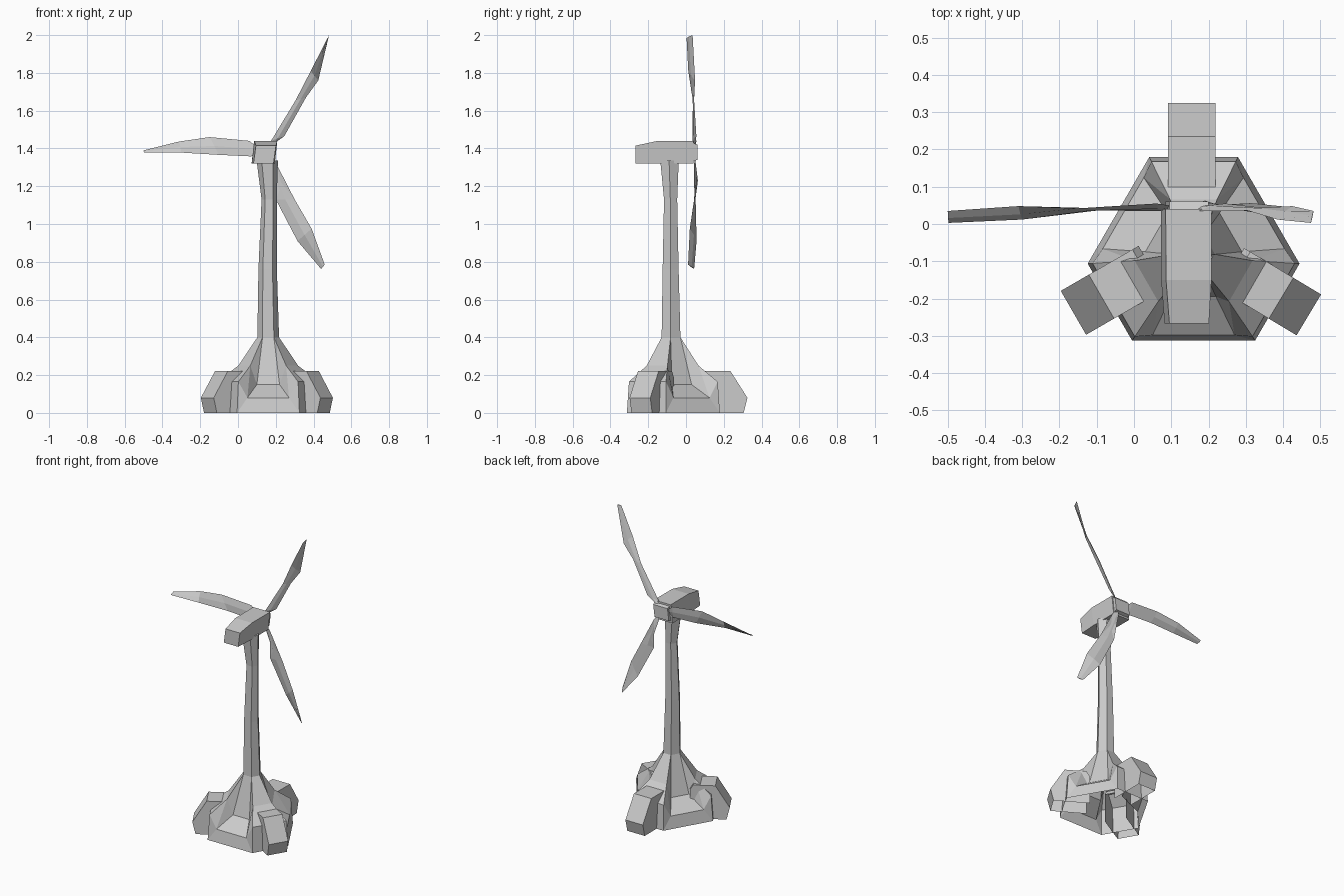
import bpy, bmesh
from math import sin, cos, pi, radians
from mathutils import Vector

if "Cube" in bpy.data.objects:
    bpy.data.objects.remove(bpy.data.objects["Cube"])

CX, CY = 0.16, -0.08          # axis of the tower


def make(name, verts, faces):
    mesh = bpy.data.meshes.new(name)
    bm = bmesh.new()
    vs = [bm.verts.new(v) for v in verts]
    for f in faces:
        bm.faces.new([vs[i] for i in f])
    bmesh.ops.recalc_face_normals(bm, faces=bm.faces)
    bm.to_mesh(mesh)
    bm.free()
    ob = bpy.data.objects.new(name, mesh)
    bpy.context.collection.objects.link(ob)
    return ob


def loft(name, rings, cap_start=True, cap_end=True):
    n = len(rings[0])
    verts = [v for r in rings for v in r]
    faces = [(k * n + i, k * n + (i + 1) % n, (k + 1) * n + (i + 1) % n, (k + 1) * n + i)
             for k in range(len(rings) - 1) for i in range(n)]
    if cap_start:
        faces.append(tuple(range(n)))
    if cap_end:
        faces.append(tuple(range(len(verts) - n, len(verts))))
    return make(name, verts, faces)


def spin(u, v, k):
    """lateral u, outward v of sector k (sector 0 faces the front) -> x, y"""
    a = -pi / 2 + k * 2 * pi / 3
    return CX + v * cos(a) - u * sin(a), CY + v * sin(a) + u * cos(a)


# Flared base: three recessed sides with sloping sills, joined by ridges (open below)
# A wall foot, B wall top, C ridge middle, D tower corner, E sill inside, F sill outside
SIDE = [(.165, .233, 0), (.158, .222, .165), (.095, .128, .25),
        (.030, .049, .40), (.06, .115, .15), (.11, .218, .08)]
verts, faces = [], []
for k in range(3):
    for s in (-1, 1):
        verts += [(*spin(s * u, v, k), z) for u, v, z in SIDE]
for k in range(3):
    L, R, N = k * 12, k * 12 + 6, (k * 12 + 12) % 36
    faces += [(L, R, R + 5, L + 5), (L + 5, R + 5, R + 4, L + 4), (L + 4, R + 4, R + 3, L + 3)]
    for o in (L, R):          # cheeks beside the recess
        faces += [(o, o + 1, o + 5), (o + 5, o + 4, o + 2), (o + 5, o + 2, o + 1), (o + 4, o + 3, o + 2)]
    for i in range(3):        # ridge to the next side
        faces.append((R + i, N + i, N + i + 1, R + i + 1))
make("flared_base", verts, faces)

# Tower: six-sided shaft, slightly bent and waisted below the top
rings = []
for z, sc, dx, dy in [(.40, 1, 0, 0), (.76, .85, -.003, -.002), (1.13, .70, .005, -.002), (1.335, .98, -.005, -.008)]:
    ring = []
    for k in range(3):
        for s in (-1, 1):
            x, y = spin(s * .030 * sc, .049 * sc, k)
            ring.append((x + dx, y + dy, z))
    rings.append(ring)
loft("tower", rings, cap_start=False)

# Three blocky feet (open below, like the base)
PROFILE = [(.36, 0), (.38, .08), (.29, .222), (.15, .222), (.13, .19), (.13, 0)]
for name, deg, sc, w in [("back_foot", 90, 1, .064), ("left_foot", 210, .965, .068),
                         ("right_foot", 329, .965, .064)]:
    d = Vector((cos(radians(deg)), sin(radians(deg)), 0))
    side = Vector((-d.y, d.x, 0))
    c = Vector((.155, -.055, 0))
    pts = [c + d * f * sc + side * s * w + Vector((0, 0, z)) for s in (-1, 1) for f, z in PROFILE]
    make(name, pts, [(i, i + 1, i + 7, i + 6) for i in range(4)]
         + [tuple(range(6)), tuple(range(6, 12))])

# Nacelle: leaning box with a tapered nose (y, x left, x right, z bottom, z top)
rings = []
for y, x0, x1, z0, z1 in [(-.267, .082, .188, 1.32, 1.415), (-.15, .073, .195, 1.32, 1.44),
                          (.04, .072, .195, 1.32, 1.44)]:
    rings.append([(x0, y, z0), (x1, y, z0), (x1 + .013, y, z1), (x0 + .013, y, z1)])
loft("nacelle", rings)
loft("hub", [[(.085, y, 1.33 + i), (.19, y, 1.33 + i), (.20, y, 1.43 - i), (.095, y, 1.43 - i)]
             for y, i in ((.035, 0), (.06, .01))])

# Blades: leading and trailing outline points in x, z, twisted in depth
BLADES = {
    "left_blade": ([(.06, 1.44), (-.15, 1.46), (-.31, 1.437), (-.50, 1.39)],
                   [(.07, 1.358), (-.10, 1.366), (-.30, 1.378), (-.498, 1.379)], 0),
    "upper_blade": ([(.245, 1.465), (.36, 1.67), (.425, 1.76), (.482, 2.0)],
                    [(.175, 1.44), (.305, 1.655), (.385, 1.81), (.475, 1.985)], 0),
    "lower_blade": ([(.19, 1.23), (.20, 1.13), (.315, .91), (.44, .762)],
                    [(.205, 1.315), (.30, 1.13), (.39, .975), (.459, .785)], .008),
}
DEPTH = [(.055, .035), (.042, .036), (.048, .012), (.035, .003)]
THICK = [.004, .004, .004, .003]
HUB = Vector((.14, .045, 1.385))
for name, (lead, trail, dy) in BLADES.items():
    rings = []
    for (ax, az), (bx, bz), (ya, yb), t in zip(lead, trail, DEPTH, THICK):
        a, b = Vector((ax, ya + dy, az)), Vector((bx, yb + dy, bz))
        m = (a + b) / 2
        rings.append([a, m - Vector((0, t, 0)), b, m + Vector((0, t, 0))])
    # narrow neck running into the hub
    root = sum(rings[0], Vector()) / 4
    neck = [HUB.lerp(root, .45) + (p - root) * .3 for p in rings[0]]
    loft(name, [neck] + rings)
